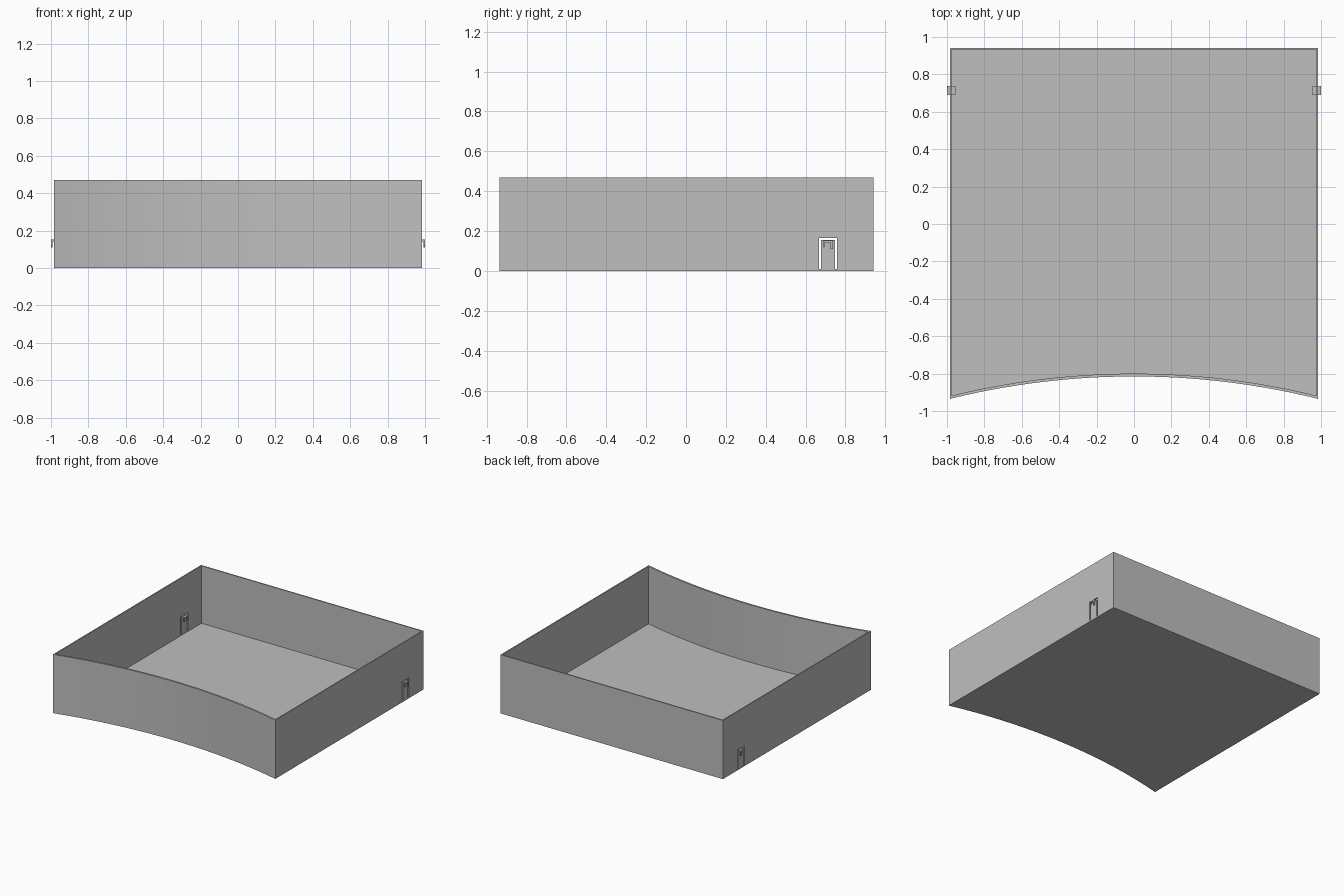
import bpy
import bmesh

cube = bpy.data.objects.get("Cube")
if cube:
    bpy.data.objects.remove(cube, do_unlink=True)

HALF_X, BACK, CORNER, SAG = 0.985, 0.94, -0.935, 0.12
TOP, FLOOR, WALL = 0.47, 0.01, 0.01
SEGMENTS = 28

grey = bpy.data.materials.new("plain_grey")
grey.use_nodes = True
colour = (0.52, 0.52, 0.52, 1)
grey.diffuse_color = colour
grey.node_tree.nodes["Principled BSDF"].inputs["Base Color"].default_value = colour


def prism(name, outline, z0, z1):
    """Extrude a flat outline upward into a solid."""
    bm = bmesh.new()
    face = bm.faces.new([bm.verts.new((x, y, z0)) for x, y in outline])
    up = bmesh.ops.extrude_face_region(bm, geom=[face])["geom"]
    verts = [v for v in up if isinstance(v, bmesh.types.BMVert)]
    bmesh.ops.translate(bm, verts=verts, vec=(0, 0, z1 - z0))
    bmesh.ops.recalc_face_normals(bm, faces=bm.faces)
    mesh = bpy.data.meshes.new(name)
    bm.to_mesh(mesh)
    bm.free()
    mesh.materials.append(grey)
    obj = bpy.data.objects.new(name, mesh)
    bpy.context.collection.objects.link(obj)
    return obj


def box(name, x0, x1, y0, y1, z0, z1):
    return prism(name, [(x0, y0), (x1, y0), (x1, y1), (x0, y1)], z0, z1)


# Front arc, bowed inward at the middle
radius = (HALF_X ** 2 + SAG ** 2) / (2 * SAG)


def arc(offset=0):
    xs = [HALF_X * (2 * i / SEGMENTS - 1) for i in range(SEGMENTS + 1)]
    return [(x, CORNER + SAG - radius + (radius ** 2 - x * x) ** 0.5 + offset) for x in xs]


prism("floor", arc() + [(HALF_X, BACK), (-HALF_X, BACK)], 0, FLOOR)
prism("front_wall", arc() + arc(0.015)[::-1], FLOOR, TOP)
box("back_wall", -HALF_X, HALF_X, BACK - WALL, BACK, FLOOR, TOP)

# Doorway and door sizes
DOOR0, DOOR1, LINTEL, GAP = 0.668, 0.757, 0.165, 0.01

for side, s in (("left", 1), ("right", -1)):
    outer, inner = s * HALF_X, s * (HALF_X - WALL)

    # Side wall around the doorway
    box(side + "_wall_front", inner, outer, CORNER + 0.01, DOOR0, FLOOR, TOP)
    box(side + "_wall_back", inner, outer, DOOR1, BACK - WALL, FLOOR, TOP)
    box(side + "_wall_lintel", inner, outer, DOOR0, DOOR1, LINTEL, TOP)

    # Door leaf with a clear slit around it
    box(side + "_door", inner, outer, DOOR0 + GAP, DOOR1 - GAP, FLOOR, LINTEL - GAP)

    # Handles on both faces: a crossbar and a downturned grip
    for place, face, tip in (("outer", HALF_X, 1.0), ("inner", HALF_X - WALL, 0.955)):
        name = f"{side}_{place}_handle"
        box(name + "_bar", s * face, s * tip, 0.69, 0.737, 0.143, 0.152)
        box(name + "_grip", s * (tip + face) / 2, s * tip, 0.725, 0.737, 0.11, 0.143)
        box(name + "_stub", s * (tip + face) / 2, s * tip, 0.69, 0.695, 0.118, 0.143)
